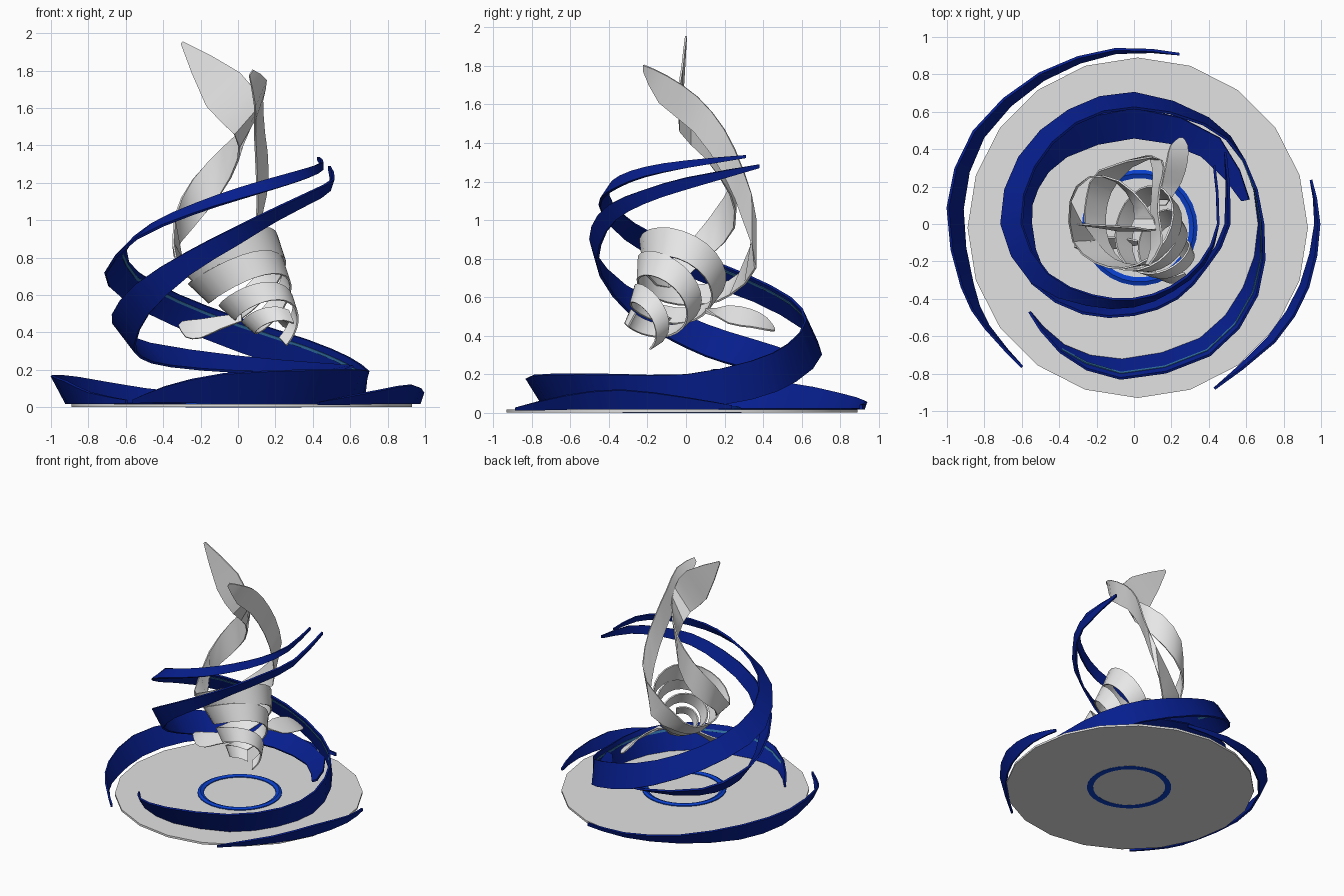
import bpy, bmesh
from math import cos, sin, radians
from mathutils import Vector

if "Cube" in bpy.data.objects:
    bpy.data.objects.remove(bpy.data.objects["Cube"], do_unlink=True)


def material(name, rgb):
    m = bpy.data.materials.new(name)
    m.use_nodes = True
    m.diffuse_color = (*rgb, 1)
    m.node_tree.nodes["Principled BSDF"].inputs["Base Color"].default_value = (*rgb, 1)
    return m


navy = material("deep blue", (0.002, 0.013, 0.27))
bright = material("bright blue", (0.003, 0.05, 0.6))
teal = material("teal", (0.03, 0.16, 0.36))
silver = material("silver white", (0.8, 0.8, 0.8))
pale = material("pale grey", (0.76, 0.76, 0.76))


def finish(bm, name, mat, angle=35):
    bmesh.ops.recalc_face_normals(bm, faces=bm.faces)
    mesh = bpy.data.meshes.new(name)
    bm.to_mesh(mesh)
    bm.free()
    mesh.materials.append(mat)
    ob = bpy.data.objects.new(name, mesh)
    bpy.context.collection.objects.link(ob)
    bpy.ops.object.select_all(action='DESELECT')
    ob.select_set(True)
    bpy.context.view_layer.objects.active = ob
    bpy.ops.object.shade_smooth_by_angle(angle=radians(angle))


def smooth_path(rows, steps):
    """Catmull-Rom through rows of (centre, half width) pairs."""
    pts = [rows[0]] + rows + [rows[-1]]
    out = []
    for a, b, c, d in zip(pts, pts[1:], pts[2:], pts[3:]):
        for i in range(steps):
            t = i / steps
            out.append([b[k] + (c[k] - a[k]) * (t / 2)
                        + (a[k] * 2 - b[k] * 5 + c[k] * 4 - d[k]) * (t * t / 2)
                        + (b[k] * 3 - a[k] - c[k] * 3 + d[k]) * (t ** 3 / 2)
                        for k in range(2)])
    return out + [list(rows[-1])]


def ribbon(name, rows, mat, thick=0.014, steps=2):
    """A band with a thin rectangular section swept along the rows."""
    path = smooth_path(rows, steps)
    bm = bmesh.new()
    rings = []
    for i, (p, w) in enumerate(path):
        tangent = path[min(i + 1, len(path) - 1)][0] - path[max(i - 1, 0)][0]
        n = tangent.cross(w).normalized() * (thick / 2)
        rings.append([bm.verts.new(q) for q in (p - w - n, p + w - n, p + w + n, p - w + n)])
    for r, s in zip(rings, rings[1:]):
        for k in range(4):
            bm.faces.new((r[k], r[k - 1], s[k - 1], s[k]))
    bm.faces.new(rings[0])
    bm.faces.new(rings[-1])
    finish(bm, name, mat)


def polar(table):
    """Rows from (angle, radius, height, half width outward, half width up)."""
    rows = []
    for a, r, z, hr, hz in table:
        c, s = cos(radians(a)), sin(radians(a))
        rows.append((Vector((r * c, r * s, z)), Vector((hr * c, hr * s, hz))))
    return rows


def points(table):
    return [(Vector(t[:3]), Vector(t[3:])) for t in table]


# base disc
bm = bmesh.new()
bmesh.ops.create_cone(bm, cap_ends=True, segments=20, radius1=0.91, radius2=0.91, depth=0.016)
bmesh.ops.translate(bm, verts=bm.verts, vec=(0.02, -0.02, 0.01))
finish(bm, "base_disc", pale)

# ring set through the disc
bm = bmesh.new()
profile = ((0.265, 0), (0.31, 0), (0.31, 0.025), (0.29, 0.035), (0.265, 0.025))
loops = [[bm.verts.new((0.03 + r * cos(radians(a)), -0.02 + r * sin(radians(a)), z))
          for r, z in profile] for a in range(0, 360, 12)]
for i, loop in enumerate(loops):
    for k in range(len(profile)):
        bm.faces.new((loop[k], loop[k - 1], loops[i - 1][k - 1], loops[i - 1][k]))
finish(bm, "base_ring", bright)

# low waves around the rim
ribbon("left_rim_wave", polar((
    (75, .94, .03, .0, .012), (96, .93, .04, .01, .02), (122, .93, .06, .02, .04),
    (150, .96, .09, .03, .07), (175, .96, .095, .04, .075), (200, .95, .08, .03, .06),
    (215, .96, .05, .01, .03), (232, .97, .03, .0, .01))), navy)
ribbon("right_rim_wave", polar((
    (-64, .98, .02, .0, .008), (-40, .96, .055, .02, .035), (-20, .97, .07, .02, .05),
    (0, .98, .05, .01, .03), (14, .975, .03, .0, .01))), navy)

# two tall rising streams
outer = polar((
    (220, .73, .03, .0, .01), (240, .77, .07, .02, .04), (265, .78, .1, .05, .08),
    (300, .76, .11, .05, .09), (330, .72, .11, .04, .09), (360, .68, .11, .01, .09),
    (390, .68, .17, .0, .1), (415, .67, .26, -.02, .1), (450, .66, .39, -.04, .09),
    (480, .66, .52, -.04, .08), (510, .66, .65, -.05, .07), (540, .655, .78, -.055, .065),
    (570, .58, .94, -.05, .04), (600, .47, 1.06, -.03, .03), (630, .42, 1.14, -.02, .03),
    (660, .4, 1.2, -.01, .03), (690, .42, 1.25, -.01, .025), (720, .45, 1.29, .0, .02),
    (756, .53, 1.33, .0, .008)))
ribbon("outer_stream", outer, navy)
ribbon("inner_stream", polar((
    (12, .61, .21, .02, .01), (45, .58, .21, .07, .02), (90, .54, .23, .08, .04),
    (135, .59, .28, .08, .06), (160, .61, .34, .06, .075), (180, .61, .42, .06, .08),
    (210, .59, .58, .04, .08),
    (240, .53, .77, .02, .06), (270, .465, .92, .02, .05), (300, .44, 1.04, .02, .04),
    (330, .44, 1.12, .01, .035), (360, .5, 1.19, .01, .03), (398, .62, 1.28, .0, .01))), navy)

# thin trim line along the inner face of the outer stream
trim = []
for p, w in outer[1:12]:
    inward = Vector((-p.x, -p.y, 0)).normalized()
    trim.append((p + w * .55 + inward * .008, w.normalized() * .008))
ribbon("stream_trim", trim, teal, .006)


# coiled body: cone of wrapped bands leaning forward
def coil(start, u0, step=30):
    rows = []
    angle, u = start, u0
    while u <= 1.01:
        axis = Vector((-.52, .08, .84)).lerp(Vector((-.45, .6, .66)), u).normalized()
        side = (Vector((1, 0, 0)) - axis * axis.x).normalized()
        back = axis.cross(side)
        centre = Vector((-.06, .08, .84)).lerp(Vector((.25, -.24, .4)), u)
        radius = .3 - .21 * u
        a = radians(angle)
        out = side * cos(a) + back * sin(a)
        # the band leans with the cone
        rows.append((centre + out * radius, (axis + out * .25) * (.085 - .045 * u)))
        angle += step
        u += step / 640
    return rows


tall_tail = points((
    (-.3, 0, 1.95, .006, 0, .006), (-.08, -.02, 1.7, .09, 0, .09),
    (.05, -.03, 1.54, .07, 0, .08), (.03, .1, 1.42, .03, 0, .1),
    (-.09, .23, 1.26, .01, 0, .13), (-.24, .25, 1.09, 0, 0, .13), (-.34, .12, .91, 0, 0, .1)))
short_tail = points((
    (.07, -.22, 1.79, .01, 0, .015), (.12, -.12, 1.68, .03, .02, .07),
    (.11, .05, 1.55, .02, .01, .09), (.12, .2, 1.35, .02, 0, .12),
    (.13, .3, 1.12, .03, 0, .13), (.08, .36, .88, .02, 0, .13)))
ribbon("tall_tail_band", tall_tail + coil(210, .03), silver, .01)
ribbon("short_tail_band", short_tail + coil(120, .13), silver, .01)

# side fins
ribbon("right_fin", points((
    (.02, -.1, .48, 0, .01, .02), (-.1, -.1, .45, 0, .03, .035),
    (-.2, -.11, .42, 0, .03, .05), (-.27, -.12, .42, .01, .02, .045),
    (-.31, -.12, .45, .01, 0, .01))), silver, .01)
ribbon("left_fin", points((
    (.15, .1, .53, .02, 0, .01), (.2, .22, .51, .05, 0, -.045),
    (.23, .34, .49, .055, 0, -.045), (.24, .42, .46, .045, 0, -.03),
    (.25, .46, .43, .01, 0, -.005))), silver, .01)
